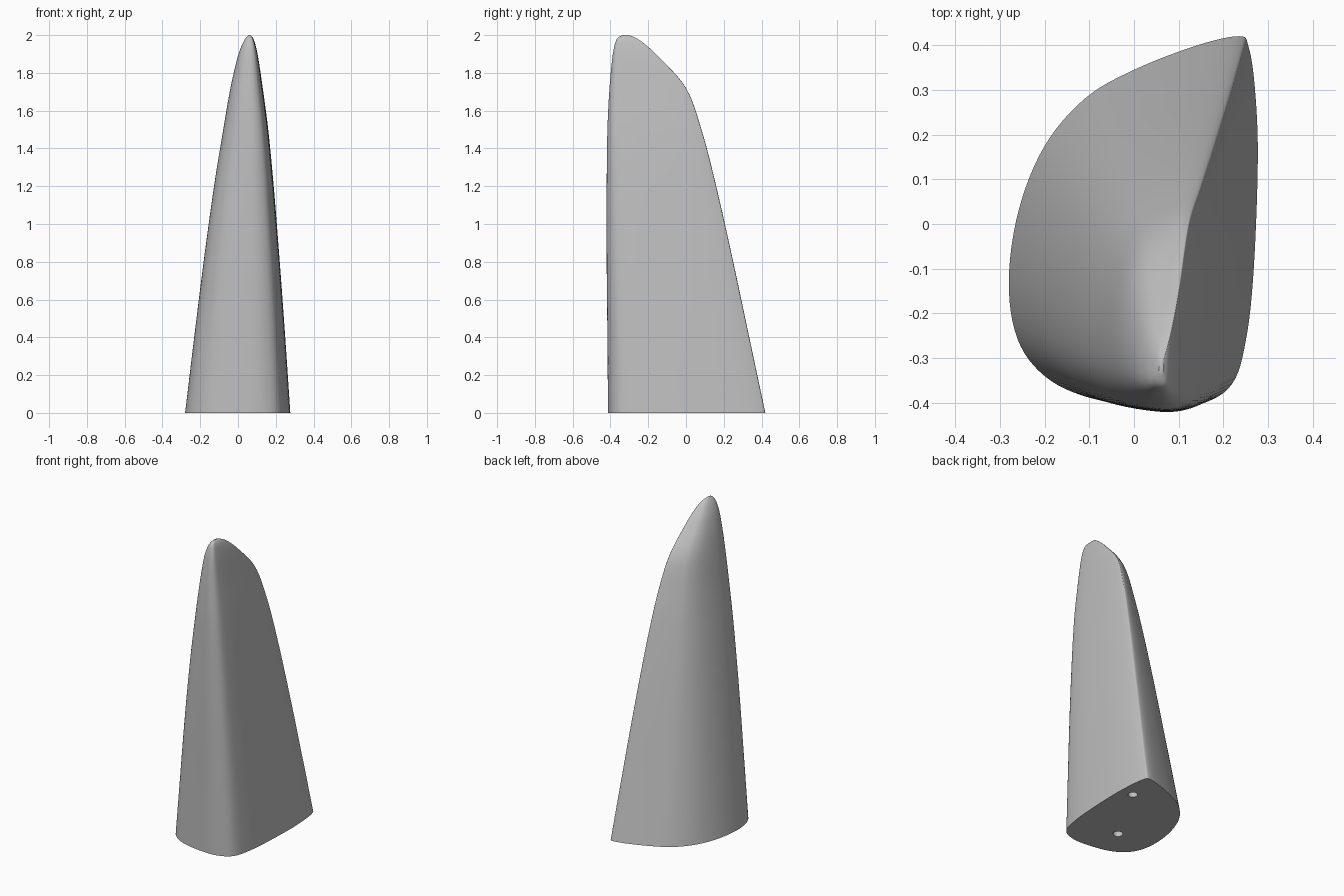
import bpy, bmesh, math
from mathutils import Vector

cube = bpy.data.objects.get("Cube")
if cube:
    bpy.data.objects.remove(cube, do_unlink=True)

# Footprint of the fin, counterclockwise from the trailing edge
OUTLINE = [(.235, .423), (.14, .402), (0, .347), (-.11, .282), (-.2, .175), (-.258, .03),
           (-.28, -.13), (-.261, -.26), (-.2, -.345), (-.1, -.394), (.05, -.418),
           (.15, -.408), (.22, -.362), (.251, -.26), (.268, -.1), (.277, .15),
           (.27, .31), (.256, .4)]

# Limits of each level: height, x min, x max, y front, y back
LEVELS = [(0, -.28, .277, -.413, .42), (.4, -.232, .25, -.416, .335),
          (.8, -.182, .221, -.42, .25), (1.2, -.127, .189, -.42, .16),
          (1.5, -.078, .16, -.416, .082), (1.72, -.04, .131, -.405, 0),
          (1.88, -.003, .107, -.39, -.14), (1.95, .022, .092, -.377, -.215),
          (1.985, .042, .079, -.362, -.265), (2, .056, .066, -.335, -.305)]


def smooth_points(points, steps, closed):
    """Catmull-Rom interpolation through tuples of any length."""
    n = len(points)
    pick = (lambda i: points[i % n]) if closed else (lambda i: points[max(0, min(n - 1, i))])
    result = []
    for i in range(n if closed else n - 1):
        quad = [pick(i + k) for k in (-1, 0, 1, 2)]
        for s in range(steps):
            t = s / steps
            result.append([b + .5 * t * (c - a + t * (2*a - 5*b + 4*c - d + t * (3*(b - c) + d - a)))
                           for a, b, c, d in zip(*quad)])
    if not closed:
        result.append(list(points[-1]))
    return result


def bounds(points):
    xs, ys = zip(*points)
    return min(xs), max(xs), min(ys), max(ys)


# Fin body: the footprint fitted to the limits of every level
outline = smooth_points(OUTLINE, 6, True)
x0, x1, y0, y1 = bounds(outline)
unit = [((x - x0) / (x1 - x0), (y - y0) / (y1 - y0)) for x, y in outline]
bm = bmesh.new()
rings = []
for z, left, right, front, back in smooth_points(LEVELS, 6, False):
    rings.append([bm.verts.new((left + u * (right - left), front + v * (back - front), z))
                  for u, v in unit])
count = len(unit)
for low, high in zip(rings, rings[1:]):
    for i in range(count):
        j = (i + 1) % count
        bm.faces.new((low[i], low[j], high[j], high[i]))
bm.faces.new(rings[0][::-1])
bm.faces.new(rings[-1])
bmesh.ops.recalc_face_normals(bm, faces=bm.faces)
mesh = bpy.data.meshes.new("fin_body")
bm.to_mesh(mesh)
bm.free()
fin = bpy.data.objects.new("fin_body", mesh)
bpy.context.collection.objects.link(fin)

# Plain grey finish
grey = bpy.data.materials.new("plain_grey")
grey.use_nodes = True
color = (.52, .52, .52, 1)
grey.diffuse_color = color
grey.node_tree.nodes["Principled BSDF"].inputs["Base Color"].default_value = color
mesh.materials.append(grey)

# Two mounting holes in the underside
for name, x, y in (("rear_hole_cutter", .19, .215), ("front_hole_cutter", -.04, -.195)):
    bpy.ops.mesh.primitive_cylinder_add(vertices=32, radius=.029, depth=.4, location=(x, y, 0))
    cutter = bpy.context.object
    cutter.name = name
    cutter.data.materials.append(grey)
    cutter.hide_render = True
    cutter.hide_set(True)
    cut = fin.modifiers.new(name, "BOOLEAN")
    cut.operation = "DIFFERENCE"
    cut.solver = "EXACT"
    cut.object = cutter

# Apply the cuts, drop the helpers and shade smooth with a crisp base edge
bpy.ops.object.select_all(action="DESELECT")
bpy.context.view_layer.objects.active = fin
fin.select_set(True)
for cut in list(fin.modifiers):
    helper = cut.object
    bpy.ops.object.modifier_apply(modifier=cut.name)
    bpy.data.objects.remove(helper, do_unlink=True)
bpy.ops.object.shade_smooth_by_angle(angle=math.radians(40))
